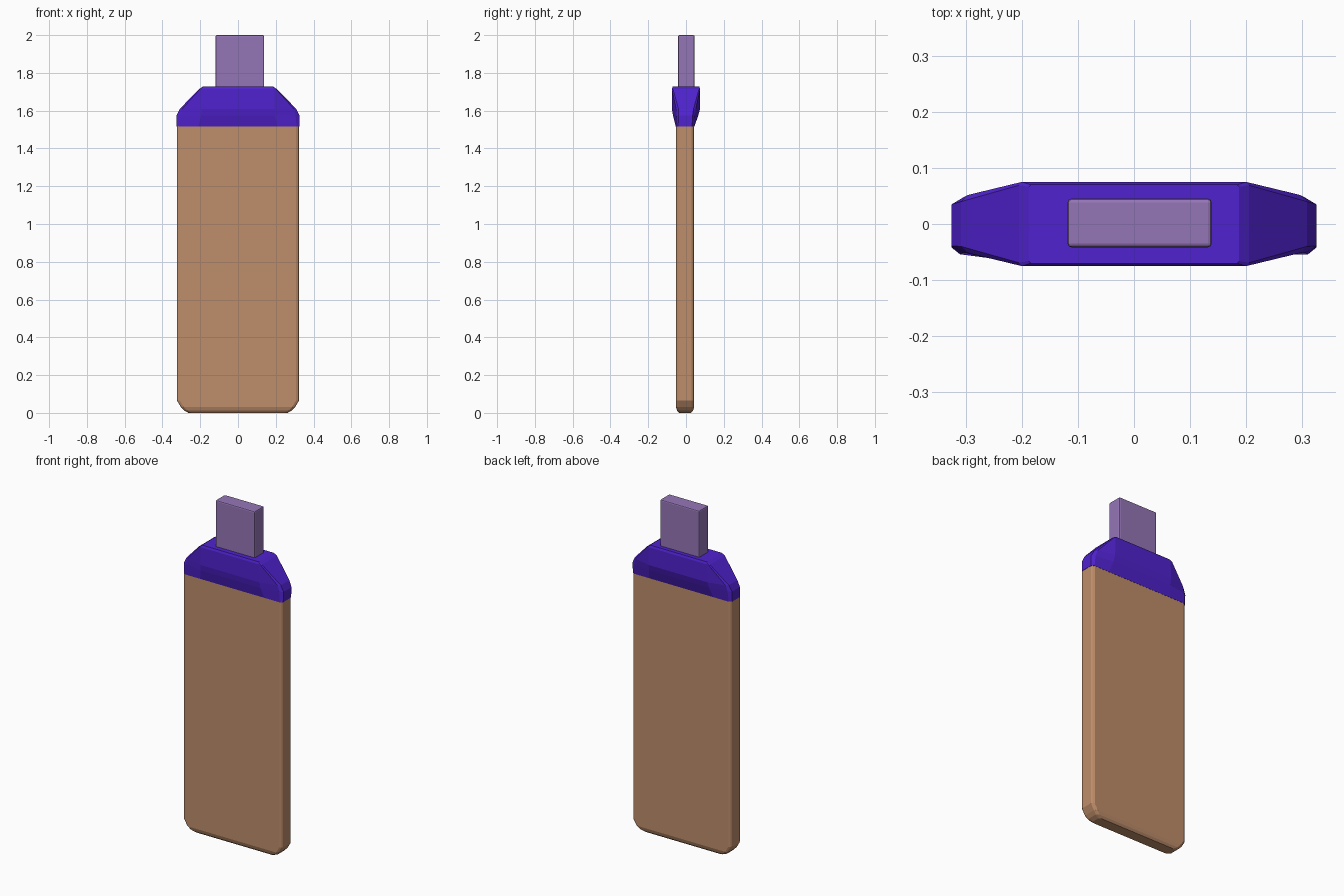
import bpy
import bmesh

old = bpy.data.objects.get("Cube")
if old:
    bpy.data.objects.remove(old, do_unlink=True)


def material(name, rgb):
    mat = bpy.data.materials.new(name)
    mat.use_nodes = True
    mat.diffuse_color = (*rgb, 1)
    mat.node_tree.nodes["Principled BSDF"].inputs["Base Color"].default_value = (*rgb, 1)
    return mat


tan = material("tan", (0.52, 0.27, 0.145))
violet = material("deep violet", (0.08, 0.016, 0.62))
lilac = material("lilac", (0.30, 0.18, 0.47))


def ring(z, corners, cy=0.0):
    """Symmetric outline at height z from (half x, half y) corners of one quarter."""
    loop = []
    for sx, sy in ((1, 1), (-1, 1), (-1, -1), (1, -1)):
        quarter = corners if sx * sy > 0 else corners[::-1]
        loop += [(sx * x, cy + sy * y, z) for x, y in quarter]
    return loop


def loft(name, rings, mat):
    """Skin a stack of matching outlines and close both ends."""
    bm = bmesh.new()
    loops = [[bm.verts.new(p) for p in r] for r in rings]
    n = len(loops[0])
    for a, b in zip(loops, loops[1:]):
        for i in range(n):
            j = (i + 1) % n
            bm.faces.new((a[i], a[j], b[j], b[i]))
    bm.faces.new(loops[0][::-1])
    bm.faces.new(loops[-1])
    bmesh.ops.recalc_face_normals(bm, faces=bm.faces)
    mesh = bpy.data.meshes.new(name)
    bm.to_mesh(mesh)
    bm.free()
    mesh.materials.append(mat)
    obj = bpy.data.objects.new(name, mesh)
    bpy.context.collection.objects.link(obj)
    return obj


# Flat body with chamfered sides and a rounded bottom
body_shape = [(0.0, 0.262, 0.032), (0.012, 0.285, 0.042),
              (0.03, 0.302, 0.048), (0.065, 0.323, 0.048), (1.52, 0.323, 0.048)]
loft("body", [ring(z, [(x, y - 0.013), (x - 0.005, y - 0.005), (x - 0.016, y)], -0.005)
              for z, x, y in body_shape], tan)

# Shoulder cap: thick in the middle, tapering to the sides
loft("shoulder_cap", [
    ring(1.515, [(0.325, 0.037), (0.31, 0.049), (0.21, 0.049)], -0.005),
    ring(1.575, [(0.325, 0.037), (0.305, 0.049), (0.195, 0.067)], -0.002),
    ring(1.61, [(0.308, 0.040), (0.295, 0.052), (0.193, 0.075)]),
    ring(1.715, [(0.205, 0.069), (0.2, 0.075), (0.19, 0.075)]),
    ring(1.727, [(0.187, 0.066), (0.184, 0.070), (0.178, 0.070)]),
], violet)

# Upright tongue on top, with softened edges
bpy.ops.mesh.primitive_cube_add(size=1, location=(0.01, 0.002, 1.85))
tongue = bpy.context.object
tongue.name = "tongue"
tongue.scale = (0.257, 0.087, 0.3)
bpy.ops.object.transform_apply(location=False, rotation=False, scale=True)
tongue.data.materials.append(lilac)
bevel = tongue.modifiers.new("soft edges", "BEVEL")
bevel.width = 0.007
bevel.segments = 2
